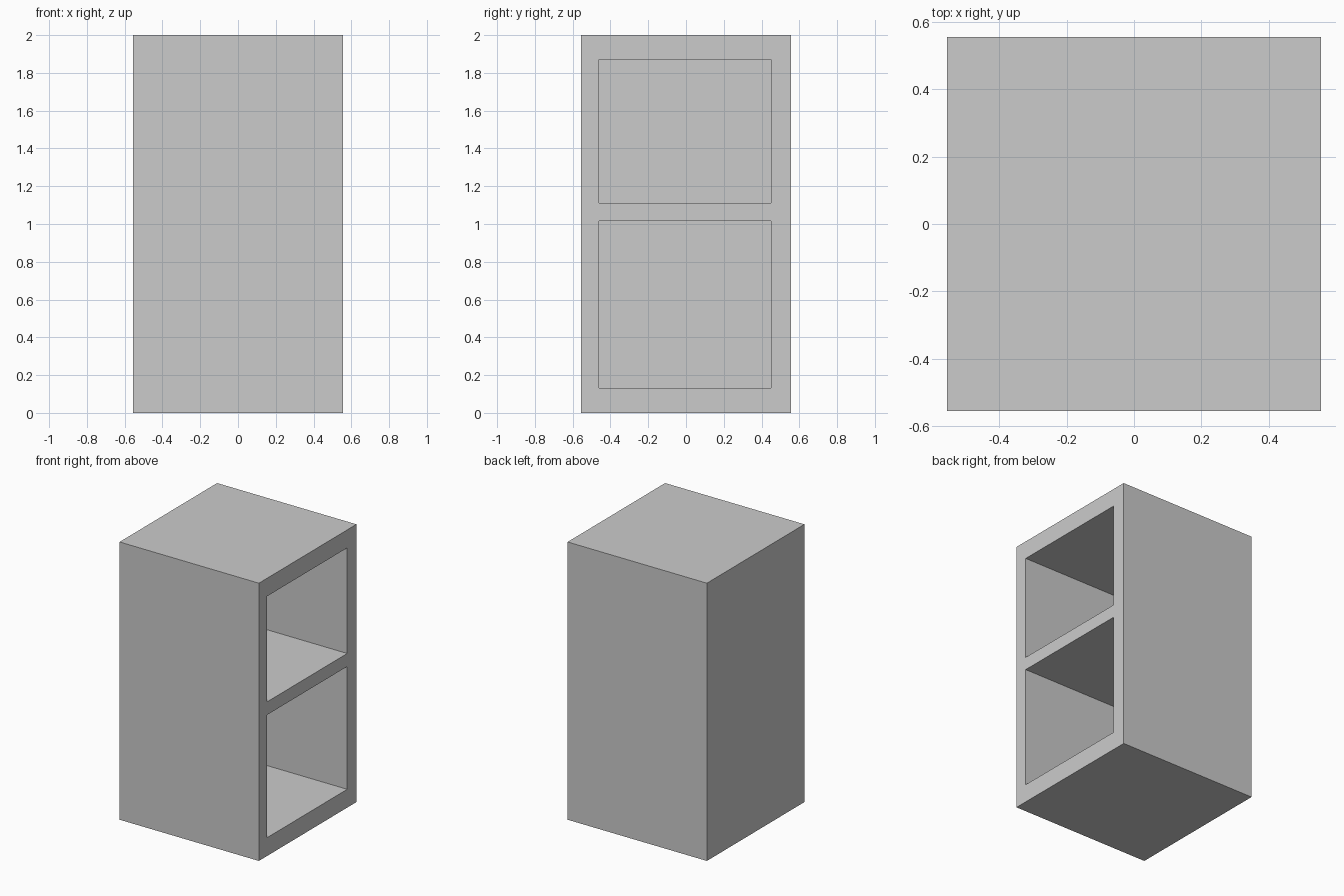
import bpy

if "Cube" in bpy.data.objects:
    bpy.data.objects.remove(bpy.data.objects["Cube"])

HALF, HEIGHT = 0.555, 2.0
BACK = 0.095                      # thickness of the closed back wall


def box(name, lo, hi):
    """Axis-aligned box between two corners."""
    bpy.ops.mesh.primitive_cube_add(size=1)
    ob = bpy.context.object
    ob.name = name
    ob.location = [(a + b) / 2 for a, b in zip(lo, hi)]
    ob.scale = [b - a for a, b in zip(lo, hi)]
    bpy.ops.object.transform_apply(location=True, rotation=False, scale=True)
    return ob


# Solid cabinet body
cabinet = box("cabinet_body", (-HALF, -HALF, 0), (HALF, HALF, HEIGHT))

# Two compartments open on the +x side, separated by a shelf
compartments = {"lower_compartment": (0.132, 1.016),
                "upper_compartment": (1.11, 1.87)}
for name, (z0, z1) in compartments.items():
    cutter = box(name + "_cutter", (-HALF + BACK, -0.46, z0), (HALF + 0.1, 0.45, z1))
    cutter.hide_render = True
    mod = cabinet.modifiers.new(name, 'BOOLEAN')
    mod.operation = 'DIFFERENCE'
    mod.solver = 'EXACT'
    mod.object = cutter
    bpy.context.view_layer.objects.active = cabinet
    bpy.ops.object.modifier_apply(modifier=mod.name)
    bpy.data.objects.remove(cutter, do_unlink=True)
